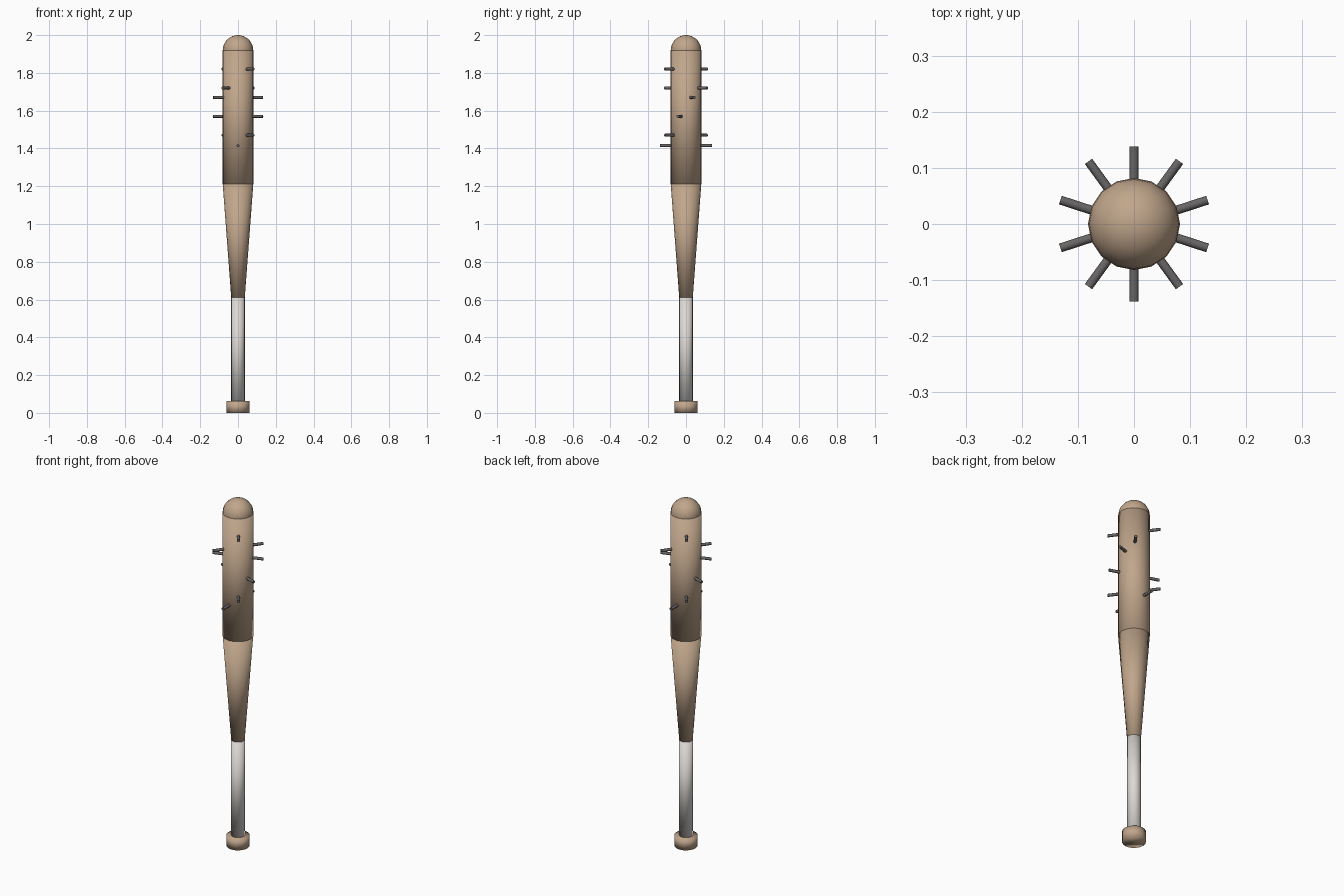
import bpy, math
from mathutils import Vector

if "Cube" in bpy.data.objects:
    bpy.data.objects.remove(bpy.data.objects["Cube"])


def material(name, rgb):
    m = bpy.data.materials.new(name)
    m.diffuse_color = (*rgb, 1)
    m.use_nodes = True
    m.node_tree.nodes["Principled BSDF"].inputs["Base Color"].default_value = m.diffuse_color
    return m


wood = material("pale_wood", (0.53, 0.38, 0.26))
tape = material("white_tape", (0.72, 0.69, 0.66))
steel = material("dark_steel", (0.14, 0.13, 0.13))


def finish(name, mat):
    ob = bpy.context.object
    ob.name = name
    ob.data.materials.append(mat)
    bpy.ops.object.shade_smooth()
    return ob


def section(name, z0, z1, r0, r1, mat, sides=16):
    bpy.ops.mesh.primitive_cone_add(vertices=sides, radius1=r0, radius2=r1,
                                    depth=z1 - z0, location=(0, 0, (z0 + z1) / 2))
    return finish(name, mat)


# Bat body, from the knob up
section("knob", 0.0, 0.062, 0.061, 0.061, wood)
section("grip", 0.062, 0.612, 0.036, 0.036, tape)
section("taper", 0.612, 1.212, 0.036, 0.081, wood)
section("barrel", 1.212, 1.919, 0.082, 0.082, wood)

# Rounded tip: only its upper half shows above the barrel
bpy.ops.mesh.primitive_uv_sphere_add(segments=16, ring_count=16, radius=0.081,
                                     location=(0, 0, 1.919))
finish("tip", wood)

# Nails driven right through the barrel: height and direction
for z, angle in ((1.82, 126), (1.72, 54), (1.67, 18),
                 (1.57, 162), (1.47, 126), (1.415, 90)):
    a = math.radians(angle)
    direction = Vector((math.cos(a), math.sin(a), 0))
    bpy.ops.mesh.primitive_cylinder_add(
        vertices=12, radius=0.008, depth=0.276, location=(0, 0, z),
        rotation=direction.to_track_quat('Z', 'Y').to_euler())
    finish("nail", steel)
    bpy.ops.object.shade_smooth_by_angle(angle=math.radians(40))
